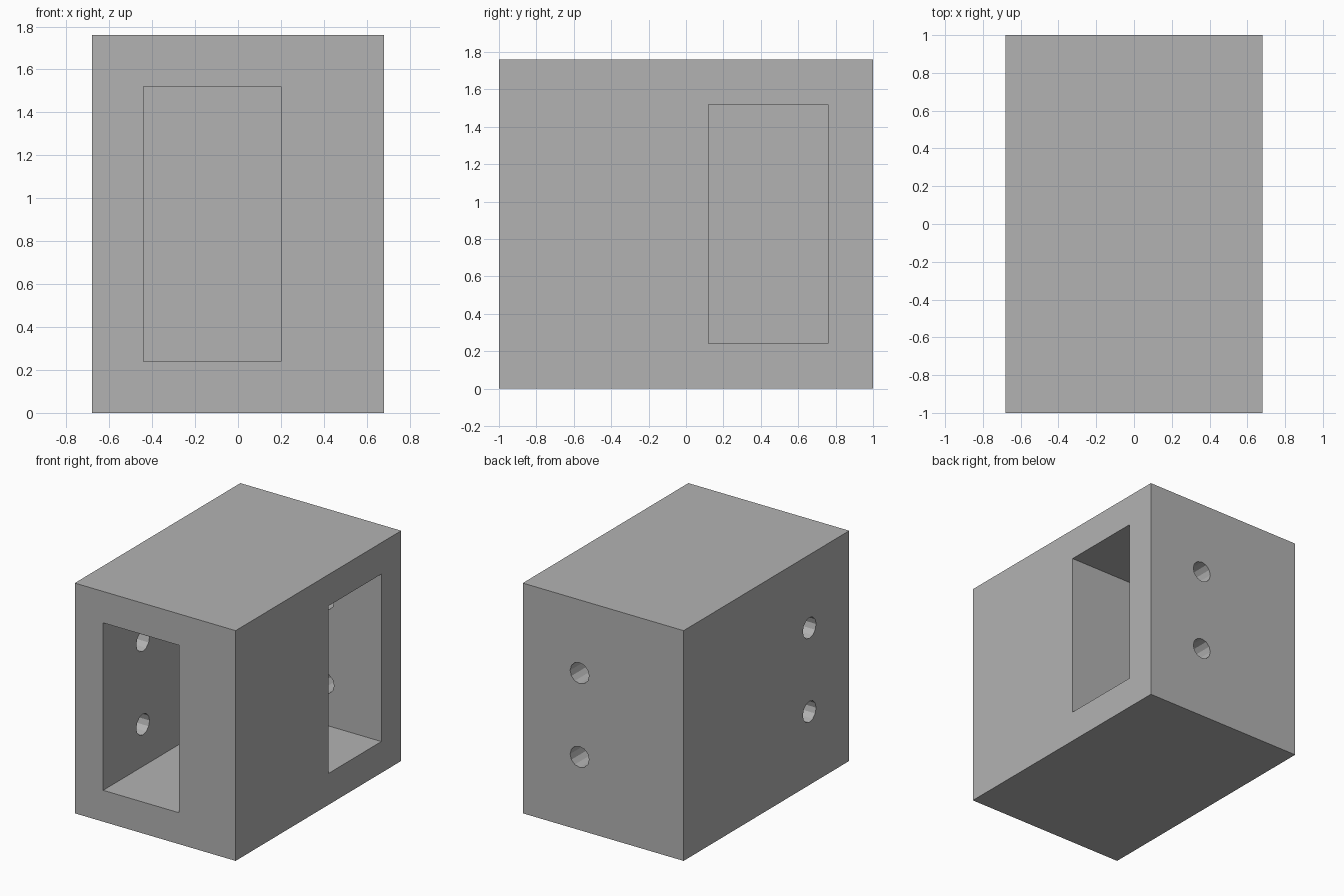
import bpy
import math
from mathutils import Vector

if "Cube" in bpy.data.objects:
    bpy.data.objects.remove(bpy.data.objects["Cube"], do_unlink=True)

WIDTH, LENGTH, HEIGHT = 1.36, 2.0, 1.76
WALL = 0.24            # wall beside, above and below each socket
SOCKET = 0.64          # socket width
DEPTH = 0.96           # socket depth
HOLE_RADIUS = 0.08
OVER = 0.1             # overshoot so cutters clear the outer faces

grey = bpy.data.materials.new("light grey")
grey.use_nodes = True
colour = (0.45, 0.45, 0.45, 1.0)
grey.diffuse_color = colour
grey.node_tree.nodes["Principled BSDF"].inputs["Base Color"].default_value = colour


def box(name, low, high):
    """Axis-aligned box between two corners."""
    low, high = Vector(low), Vector(high)
    bpy.ops.mesh.primitive_cube_add(size=1)
    ob = bpy.context.object
    ob.name = name
    for v in ob.data.vertices:
        v.co = (low + high) / 2 + v.co * (high - low)
    ob.data.materials.append(grey)
    return ob


def hole(name, location, rotation):
    """Horizontal screw hole cutter, long enough to pierce one wall."""
    bpy.ops.mesh.primitive_cylinder_add(
        vertices=12, radius=HOLE_RADIUS, depth=2 * (WALL + OVER),
        location=location, rotation=rotation)
    ob = bpy.context.object
    ob.name = name
    ob.data.materials.append(grey)
    return ob


x, y = WIDTH / 2, LENGTH / 2
bottom, top = WALL, HEIGHT - WALL

# Solid block
block = box("bracket_block", (-x, -y, 0), (x, y, HEIGHT))

# Two sockets: one opens at the front, one at the left side
cutters = [
    box("front_socket_cutter", (-x + WALL, -y - OVER, bottom),
        (-x + WALL + SOCKET, -y + DEPTH, top)),
    box("side_socket_cutter", (x - DEPTH, y - WALL - SOCKET, bottom),
        (x + OVER, y - WALL, top)),
]

# A pair of screw holes into each socket, through the right and back walls
for z in (HEIGHT / 2 - SOCKET / 2, HEIGHT / 2 + SOCKET / 2):
    cutters.append(hole("right_hole_cutter", (-x, -y + DEPTH / 2, z),
                        (0, math.pi / 2, 0)))
    cutters.append(hole("back_hole_cutter", (x - DEPTH / 2, y, z),
                        (math.pi / 2, 0, 0)))

# Cut the block and discard the cutters
bpy.ops.object.select_all(action="DESELECT")
block.select_set(True)
bpy.context.view_layer.objects.active = block
for cutter in cutters:
    cutter.hide_render = True
    mod = block.modifiers.new(cutter.name, "BOOLEAN")
    mod.operation = "DIFFERENCE"
    mod.solver = "EXACT"
    mod.object = cutter
    bpy.ops.object.modifier_apply(modifier=mod.name)
    bpy.data.objects.remove(cutter, do_unlink=True)
